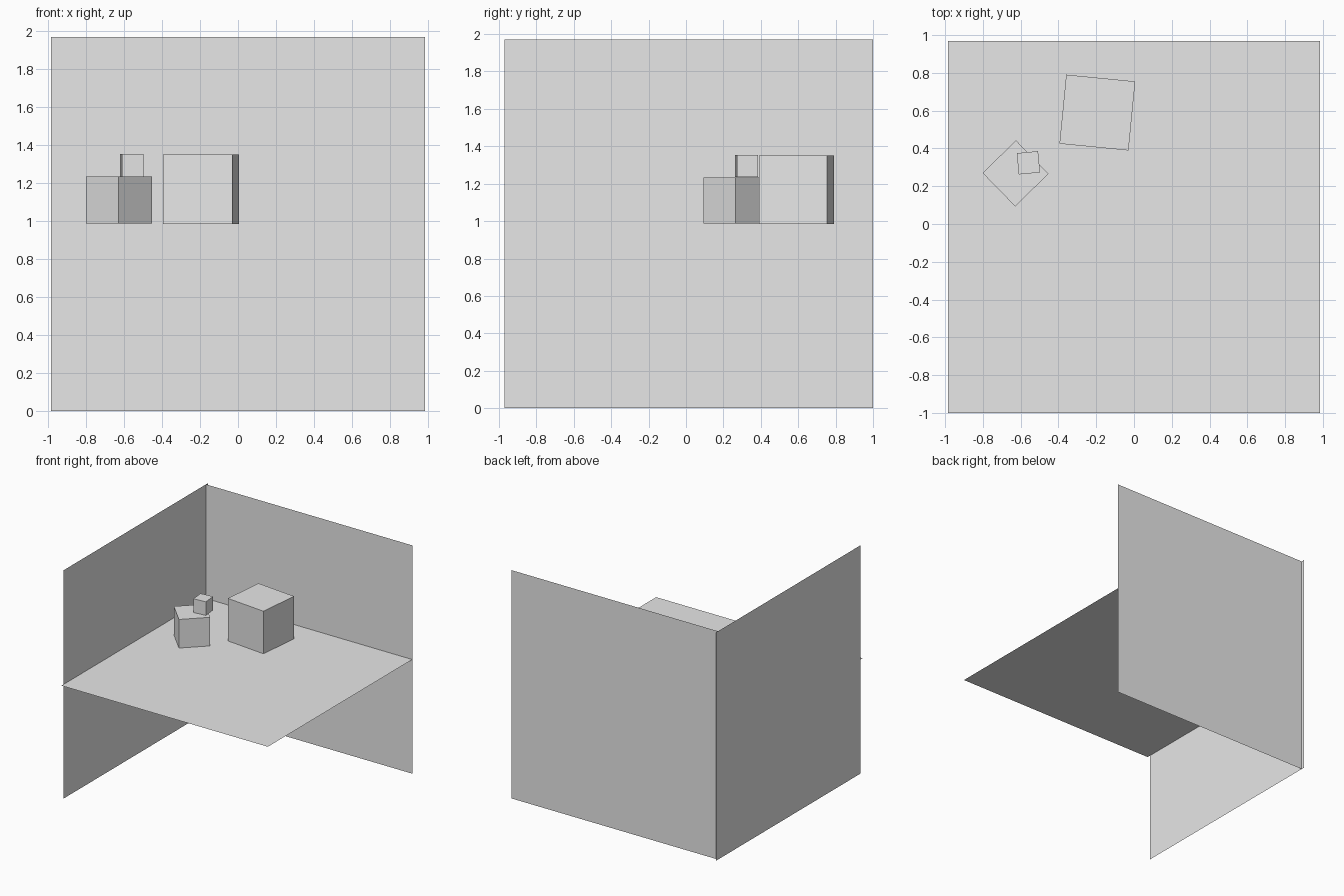
import bpy
from math import radians

if "Cube" in bpy.data.objects:
    bpy.data.objects.remove(bpy.data.objects["Cube"])

# One plain grey for everything
grey = bpy.data.materials.new("plain_grey")
grey.diffuse_color = (0.8, 0.8, 0.8, 1)
grey.use_nodes = True
grey.node_tree.nodes["Principled BSDF"].inputs["Base Color"].default_value = grey.diffuse_color

SIDE = 1.97          # edge of each square panel
FLOOR_Z = SIDE / 2   # height of the horizontal panel


def finish(name):
    obj = bpy.context.object
    obj.name = name
    obj.data.materials.append(grey)


def panel(name, location, rotation):
    bpy.ops.mesh.primitive_plane_add(
        size=SIDE, location=location, rotation=[radians(a) for a in rotation])
    finish(name)


def box(name, x, y, bottom, width, height, turn):
    bpy.ops.mesh.primitive_cube_add(
        size=1, location=(x, y, bottom + height / 2),
        rotation=(0, 0, radians(turn)), scale=(width, width, height))
    finish(name)


# Three square panels crossing at the back left corner
panel("floor_panel", (0, -0.015, FLOOR_Z), (0, 0, 0))
panel("back_wall", (0, 0.97, FLOOR_Z), (90, 0, 0))
panel("left_wall", (-FLOOR_Z, 0.015, FLOOR_Z), (0, 90, 0))

# Boxes resting on the floor panel, the smallest stacked on the middle one
box("large_box", -0.194, 0.59, FLOOR_Z, 0.367, 0.367, -5.6)
box("medium_box", -0.627, 0.268, FLOOR_Z + 0.002, 0.247, 0.247, 44.3)
box("small_box", -0.559, 0.324, 1.235, 0.113, 0.118, 5.4)
